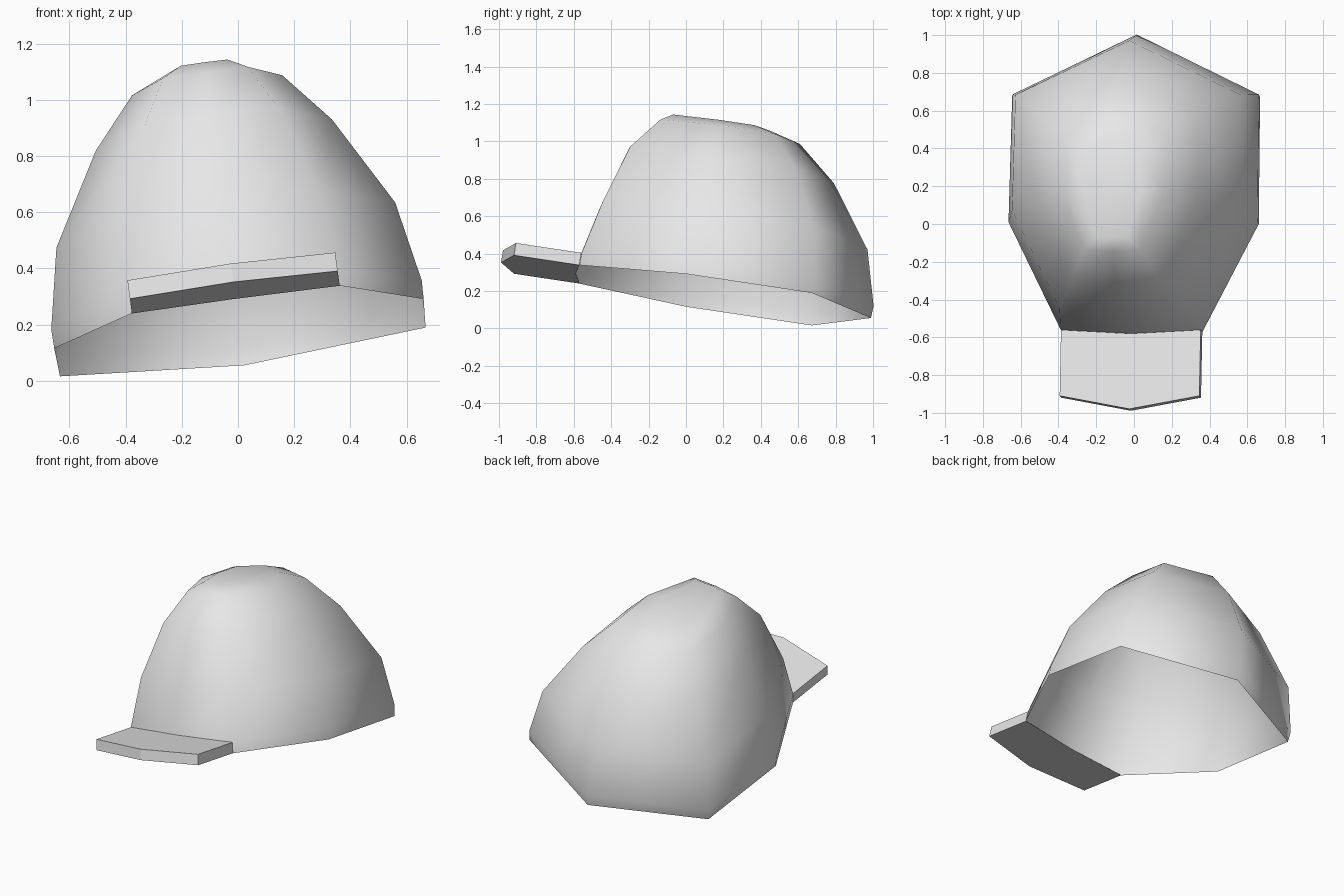
import bpy
import bmesh
from math import radians

cube = bpy.data.objects.get("Cube")
if cube:
    bpy.data.objects.remove(cube, do_unlink=True)

grey = bpy.data.materials.new("light grey")
grey.use_nodes = True
grey.diffuse_color = (0.8, 0.8, 0.8, 1)
grey.node_tree.nodes["Principled BSDF"].inputs["Base Color"].default_value = (0.8, 0.8, 0.8, 1)


def add_object(name, bm, smooth):
    """Finish a mesh and set it at the tilt of the cap."""
    mesh = bpy.data.meshes.new(name)
    for face in bm.faces:
        face.smooth = smooth
    bm.to_mesh(mesh)
    bm.free()
    mesh.materials.append(grey)
    obj = bpy.data.objects.new(name, mesh)
    obj.location = (0.03, 0, 0.004)
    obj.rotation_euler = (radians(-8.6), radians(-7.6), 0)
    bpy.context.collection.objects.link(obj)


def ring(half_width, side, front, back, z):
    """Eight points round the crown, counter-clockwise from the back."""
    w = half_width
    right = [(-0.99 * w, side + 0.68 * (back - side), z), (-w, side, z),
             (-0.565 * w, side + 0.965 * (front - side), z)]
    left = [(-x, y, h) for x, y, h in reversed(right)]
    return [(0, back, z)] + right + [(0, front, z)] + left


# Crown: open shell lofted through rings, with a flat top
# half width, side y, front y, back y, height
levels = [
    (0.663, -0.03, -0.627, 0.970, 0.199),
    (0.665, -0.03, -0.625, 0.974, 0.266),
    (0.608, -0.01, -0.554, 0.897, 0.560),
    (0.424, 0.00, -0.453, 0.666, 0.888),
    (0.270, 0.01, -0.310, 0.455, 1.070),
    (0.149, 0.01, -0.247, 0.294, 1.115),
]
bm = bmesh.new()
rings = [[bm.verts.new(p) for p in ring(*level)] for level in levels]
for low, high in zip(rings, rings[1:]):
    for i in range(8):
        j = (i + 1) % 8
        bm.faces.new((low[i], low[j], high[j], high[i]))
bm.faces.new(rings[-1])
add_object("crown", bm, True)

# Visor: flat slab reaching forward from the front of the rim
outline = [(-0.373, -0.607), (-0.373, -0.96), (0, -1.03),
           (0.373, -0.96), (0.373, -0.607), (0, -0.627)]
bm = bmesh.new()
bottom = [bm.verts.new((x, y, levels[0][4])) for x, y in outline]
top = [bm.verts.new((x, y, levels[1][4])) for x, y in outline]
bm.faces.new(top)
bm.faces.new(bottom[::-1])
for i in range(4):  # the crown closes the rear
    bm.faces.new((bottom[i], bottom[i + 1], top[i + 1], top[i]))
add_object("visor", bm, False)
